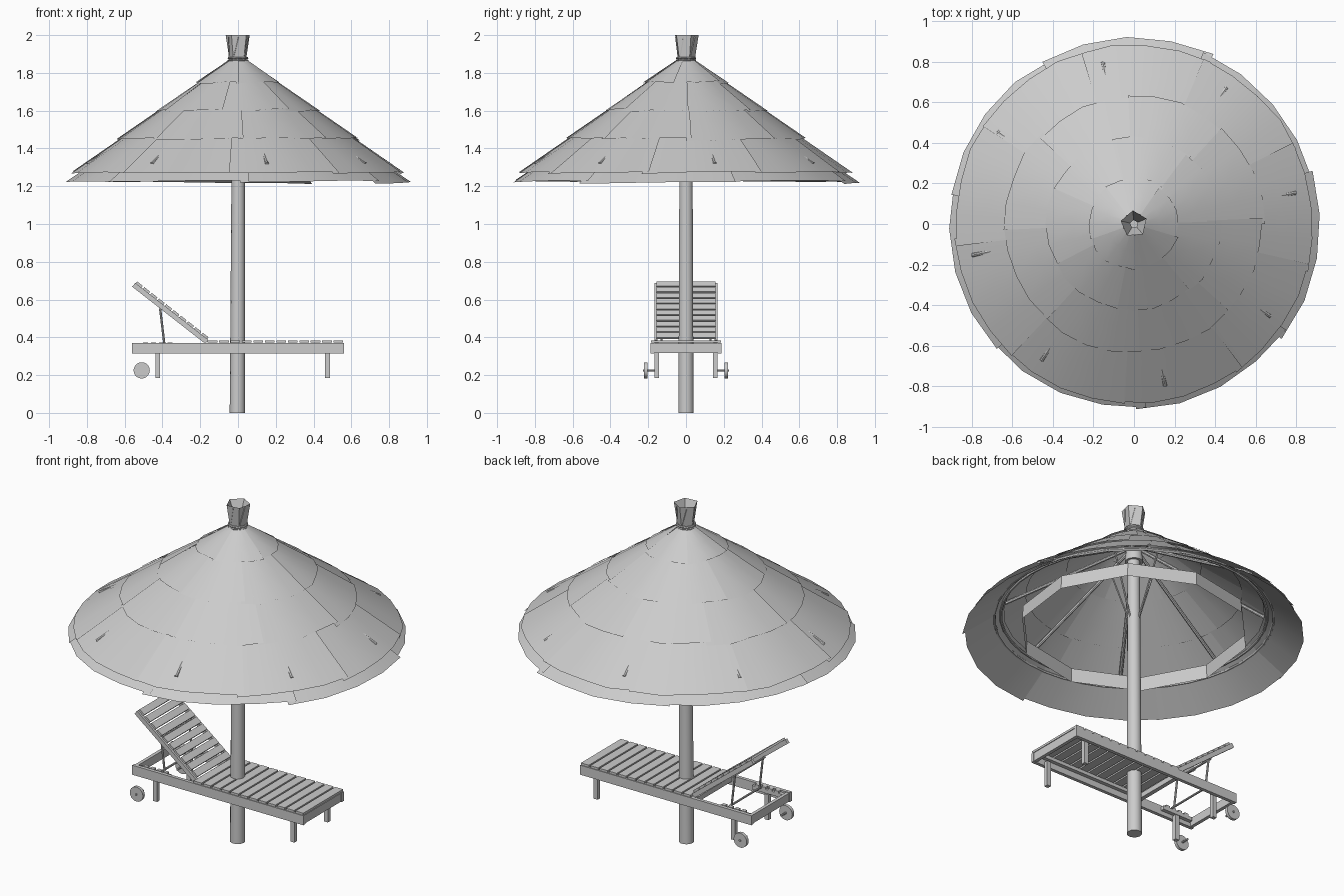
import bpy, bmesh, math, random
from mathutils import Vector, Matrix

if "Cube" in bpy.data.objects:
    bpy.data.objects.remove(bpy.data.objects["Cube"])

random.seed(4)
grey = bpy.data.materials.new("weathered grey")
grey.diffuse_color = (0.6, 0.6, 0.6, 1)
grey.use_nodes = True
grey.node_tree.nodes["Principled BSDF"].inputs["Base Color"].default_value = grey.diffuse_color


def finish(bm, name, smooth=False):
    me = bpy.data.meshes.new(name)
    bm.to_mesh(me)
    bm.free()
    me.materials.append(grey)
    ob = bpy.data.objects.new(name, me)
    bpy.context.collection.objects.link(ob)
    if smooth:
        bpy.ops.object.select_all(action='DESELECT')
        ob.select_set(True)
        bpy.context.view_layer.objects.active = ob
        bpy.ops.object.shade_smooth_by_angle(angle=math.radians(40))
    return ob


def box(bm, c, s, rot=None):
    m = Matrix.Translation(c) @ (rot or Matrix()) @ Matrix.Diagonal((*s, 1))
    bmesh.ops.create_cube(bm, size=1, matrix=m)


def rod(bm, a, b, r, r2=None, n=8):
    a, b = Vector(a), Vector(b)
    d = b - a
    m = Matrix.Translation((a + b) / 2) @ d.to_track_quat('Z', 'Y').to_matrix().to_4x4()
    bmesh.ops.create_cone(bm, cap_ends=True, segments=n, radius1=r,
                          radius2=r if r2 is None else r2, depth=d.length, matrix=m)


def polar(r, a, z):
    return (r * math.cos(a), r * math.sin(a), z)


def lathe(bm, profile, n, phase=0.0):
    """Sweep open (r, z) profile around z."""
    rows = [[bm.verts.new(polar(r, phase + math.tau * i / n, z)) for i in range(n)]
            for r, z in profile]
    for lo, hi in zip(rows, rows[1:]):
        for i in range(n):
            j = (i + 1) % n
            bm.faces.new((lo[i], lo[j], hi[j], hi[i]))


def hoop(bm, r, z, t, n=32):
    k = 6
    prof = [(r + t * math.cos(math.tau * i / k), z + t * math.sin(math.tau * i / k))
            for i in range(k + 1)]
    lathe(bm, prof, n)
    bmesh.ops.remove_doubles(bm, verts=bm.verts, dist=1e-5)


# Centre pole
bm = bmesh.new()
rod(bm, (-0.003, 0, 0), (0.003, 0, 1.74), 0.041, 0.034, 14)
finish(bm, "centre_pole", True)


# Thatch: overlapping panels in tiers down the cone, lifted at the lower edge
def roof_z(r):
    return 1.899 - 0.708 * r


def panel(bm, r0, r1, a0, a1, lift0, lift1, rough, div=4):
    rows = []
    for j in range(3):
        row = []
        for i in range(div + 1):
            f = i / div
            rr = r0 + (r1 - r0) * j / 2
            if j == 2:
                rr += random.uniform(-rough, rough)
            lift = lift0 + (lift1 - lift0) * f + 0.003 * j
            row.append(bm.verts.new(polar(rr, a0 + (a1 - a0) * f, roof_z(rr) + lift)))
        rows.append(row)
    for p, q in zip(rows, rows[1:]):
        for i in range(div):
            bm.faces.new((p[i], q[i], q[i + 1], p[i + 1]))


tiers = [  # inner radius, outer radius, lift, panels, edge jitter, name
    (0.70, 0.916, -0.038, 7, 0.010, "eaves_thatch"),
    (0.58, 0.885, -0.010, 9, 0.004, "lower_thatch"),
    (0.36, 0.64, -0.006, 8, 0.012, "middle_thatch"),
    (0.18, 0.42, -0.004, 7, 0.012, "upper_thatch"),
    (0.042, 0.225, -0.001, 5, 0.010, "crown_thatch"),
]
for r0, r1, lift, n, jit, name in tiers:
    bm = bmesh.new()
    start = random.uniform(0, 1)
    step = math.tau / n
    for k in range(n):
        a = start + k * step
        panel(bm, r0, r1 + random.uniform(-jit, jit), a, a + step * 1.06,
              lift, lift + 0.006, 0.006)
    finish(bm, name, True)

# Flared straw tuft and its binding
bm = bmesh.new()
lathe(bm, [(0.045, 1.86), (0.067, 2.0), (0.02, 1.9)], 5, 0.4)
for k in range(5):
    a = 0.4 + math.tau * k / 5
    rod(bm, polar(0.046, a, 1.87), polar(0.054, a + 0.63, 1.99), 0.004, n=4)
finish(bm, "straw_tuft")
bm = bmesh.new()
for z in (1.867, 1.878):
    hoop(bm, 0.049, z, 0.006, 14)
finish(bm, "tuft_binding", True)

# Rafters, braces and hoops under the roof
phase = 0.19
bm = bmesh.new()
for k in range(8):
    a = math.tau * k / 8 + phase
    rod(bm, polar(0.03, a, 1.76), polar(0.812, a, 1.318), 0.010)
finish(bm, "rafters", True)
bm = bmesh.new()
for k in range(4):
    a = math.tau * k / 4 + phase
    rod(bm, polar(0.03, a, 1.32), polar(0.16, a, 1.67), 0.005, n=6)
finish(bm, "roof_braces", True)
for i, (r, z) in enumerate(((0.75, 1.335), (0.715, 1.35))):
    bm = bmesh.new()
    hoop(bm, r, z, 0.008, 40)
    finish(bm, "roof_hoop_%d" % (i + 1), True)
bm = bmesh.new()
rod(bm, (0, 0, 1.68), (0, 0, 1.78), 0.05, 0.04, 12)
finish(bm, "rafter_hub", True)

# Faceted hanging band inside the roof
bm = bmesh.new()
lathe(bm, [(0.62, 1.24), (0.615, 1.32)], 10, phase)
finish(bm, "inner_valance")

# Lounger frame
bm = bmesh.new()
for s in (-1, 1):
    box(bm, (0, s * 0.179, 0.343), (1.12, 0.02, 0.056))
    box(bm, (s * 0.547, 0, 0.343), (0.02, 0.34, 0.05))
    box(bm, (0.19, s * 0.157, 0.36), (0.72, 0.022, 0.02))
box(bm, (-0.17, 0, 0.352), (0.025, 0.34, 0.03))
finish(bm, "lounger_frame")

# Seat slats
bm = bmesh.new()
for i in range(12):
    box(bm, (-0.135 + i * 0.0606, 0, 0.378), (0.051, 0.372, 0.013))
finish(bm, "seat_slats")

# Reclined backrest: rails plus slats along the slope
foot, head = Vector((-0.165, 0, 0.376)), Vector((-0.552, 0, 0.678))
d = head - foot
tilt = Matrix.Rotation(-math.atan2(d.z, d.x), 4, 'Y')
up = Vector((d.z, 0, -d.x)).normalized()
bm = bmesh.new()
for s in (-1, 1):
    box(bm, (foot + head) / 2 + Vector((0, s * 0.159, 0)), (d.length, 0.018, 0.026), tilt)
finish(bm, "backrest_rails")
bm = bmesh.new()
for i in range(10):
    box(bm, foot + d * ((i + 0.55) / 10) + up * 0.019, (0.039, 0.312, 0.012), tilt)
finish(bm, "backrest_slats")

# Backrest prop and notched racks
bm = bmesh.new()
for s in (-1, 1):
    rod(bm, (-0.412, s * 0.13, 0.55), (-0.39, s * 0.13, 0.365), 0.006)
for x, z in ((-0.412, 0.55), (-0.39, 0.368)):
    rod(bm, (x, -0.15, z), (x, 0.15, z), 0.006)
finish(bm, "backrest_prop", True)
bm = bmesh.new()
for s in (-1, 1):
    box(bm, (-0.43, s * 0.157, 0.35), (0.2, 0.022, 0.022))
    for i in range(4):
        box(bm, (-0.49 + i * 0.043, s * 0.157, 0.366), (0.026, 0.022, 0.014))
finish(bm, "prop_racks")

# Legs
bm = bmesh.new()
for x in (-0.425, 0.474):
    for s in (-1, 1):
        box(bm, (x, s * 0.156, 0.26), (0.026, 0.024, 0.15))
finish(bm, "legs")

# Wheels on short axles
bm = bmesh.new()
for s in (-1, 1):
    rod(bm, (-0.51, s * 0.204, 0.225), (-0.51, s * 0.222, 0.225), 0.043, n=20)
    rod(bm, (-0.51, s * 0.16, 0.225), (-0.51, s * 0.228, 0.225), 0.006)
finish(bm, "wheels", True)
